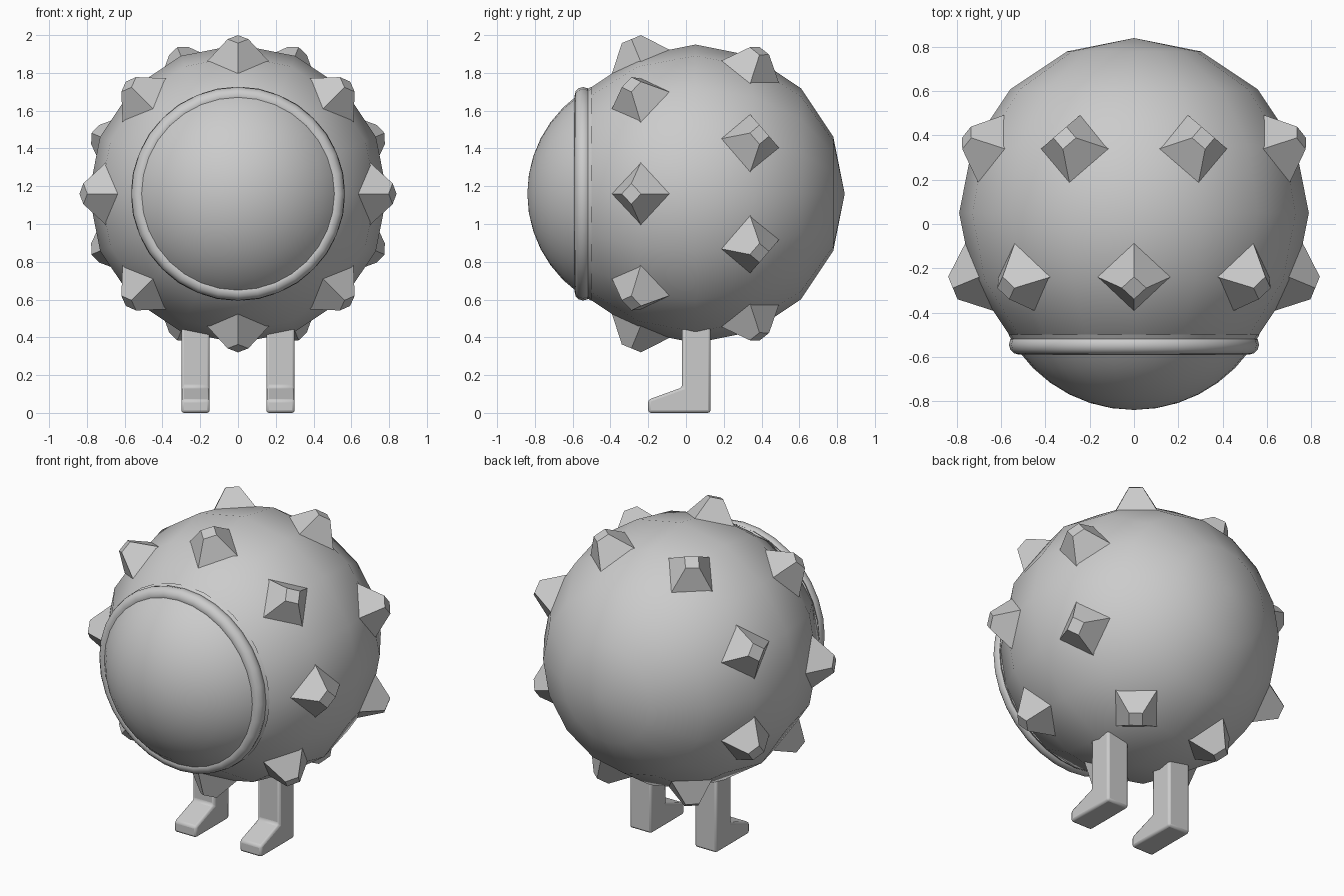
import bpy, bmesh, math
from mathutils import Vector, Matrix

if "Cube" in bpy.data.objects:
    bpy.data.objects.remove(bpy.data.objects["Cube"])

CENTRE = Vector((0, 0.05, 1.16))
R = 0.79


def finish(bm, name, smooth=None):
    mesh = bpy.data.meshes.new(name)
    bmesh.ops.recalc_face_normals(bm, faces=bm.faces)
    bm.to_mesh(mesh)
    bm.free()
    ob = bpy.data.objects.new(name, mesh)
    bpy.context.collection.objects.link(ob)
    if smooth is not None:
        for o in bpy.context.selected_objects:
            o.select_set(False)
        ob.select_set(True)
        bpy.context.view_layer.objects.active = ob
        bpy.ops.object.shade_smooth_by_angle(angle=math.radians(smooth))
    return ob


def ball(name, centre, radius, segs, rings, back_limit=None):
    # sphere with its poles along y, optionally cut off behind a plane
    bm = bmesh.new()
    m = Matrix.Translation(centre) @ Matrix.Rotation(math.pi / 2, 4, 'X')
    bmesh.ops.create_uvsphere(bm, u_segments=segs, v_segments=rings, radius=radius, matrix=m)
    if back_limit is not None:
        bmesh.ops.bisect_plane(bm, geom=bm.verts[:] + bm.edges[:] + bm.faces[:],
                               plane_co=(0, back_limit, 0), plane_no=(0, 1, 0), clear_outer=True)
    return finish(bm, name, 60)


# round body and the bulging front dome
ball("body", CENTRE, R, 16, 8)
ball("front_dome", Vector((0, -0.195, 1.16)), 0.645, 32, 20, -0.5)

# ring around the dome
bpy.ops.mesh.primitive_torus_add(major_radius=0.52, minor_radius=0.045, major_segments=32,
                                 minor_segments=12, location=(0, -0.545, 1.16),
                                 rotation=(math.pi / 2, 0, 0))
bpy.context.object.name = "dome_rim"
bpy.ops.object.shade_smooth_by_angle(angle=math.radians(60))

# two staggered rows of eight blunt four-sided spikes
TILT = math.radians(22.5)
for row, side, offset in (("front", -1, 0), ("rear", 1, TILT)):
    bm = bmesh.new()
    for i in range(8):
        a = i * math.pi / 4 + offset
        n = Vector((math.cos(a) * math.cos(TILT), side * math.sin(TILT), math.sin(a) * math.cos(TILT)))
        t = Vector((-math.sin(a), 0, math.cos(a)))
        rot = Matrix((t, n.cross(t), n)).transposed().to_4x4()
        base, tip = 0.745, 0.886
        m = Matrix.Translation(CENTRE + n * (base + tip) / 2) @ rot
        bmesh.ops.create_cone(bm, cap_ends=True, segments=4, radius1=0.175, radius2=0.055,
                              depth=tip - base, matrix=m)
    finish(bm, row + "_spikes")

# legs with wedge feet, extruded from a side profile
PROFILE = [(-0.2, 0), (0.13, 0), (0.13, 0.5), (-0.02, 0.5), (-0.02, 0.135), (-0.2, 0.07)]
for name, x in (("left_leg", -0.3), ("right_leg", 0.15)):
    bm = bmesh.new()
    face = bm.faces.new([bm.verts.new((x, y, z)) for y, z in PROFILE])
    out = bmesh.ops.extrude_face_region(bm, geom=[face])
    verts = [v for v in out["geom"] if isinstance(v, bmesh.types.BMVert)]
    bmesh.ops.translate(bm, verts=verts, vec=(0.15, 0, 0))
    leg = finish(bm, name, 30)
    bevel = leg.modifiers.new("bevel", 'BEVEL')
    bevel.width = 0.014
    bevel.segments = 2
